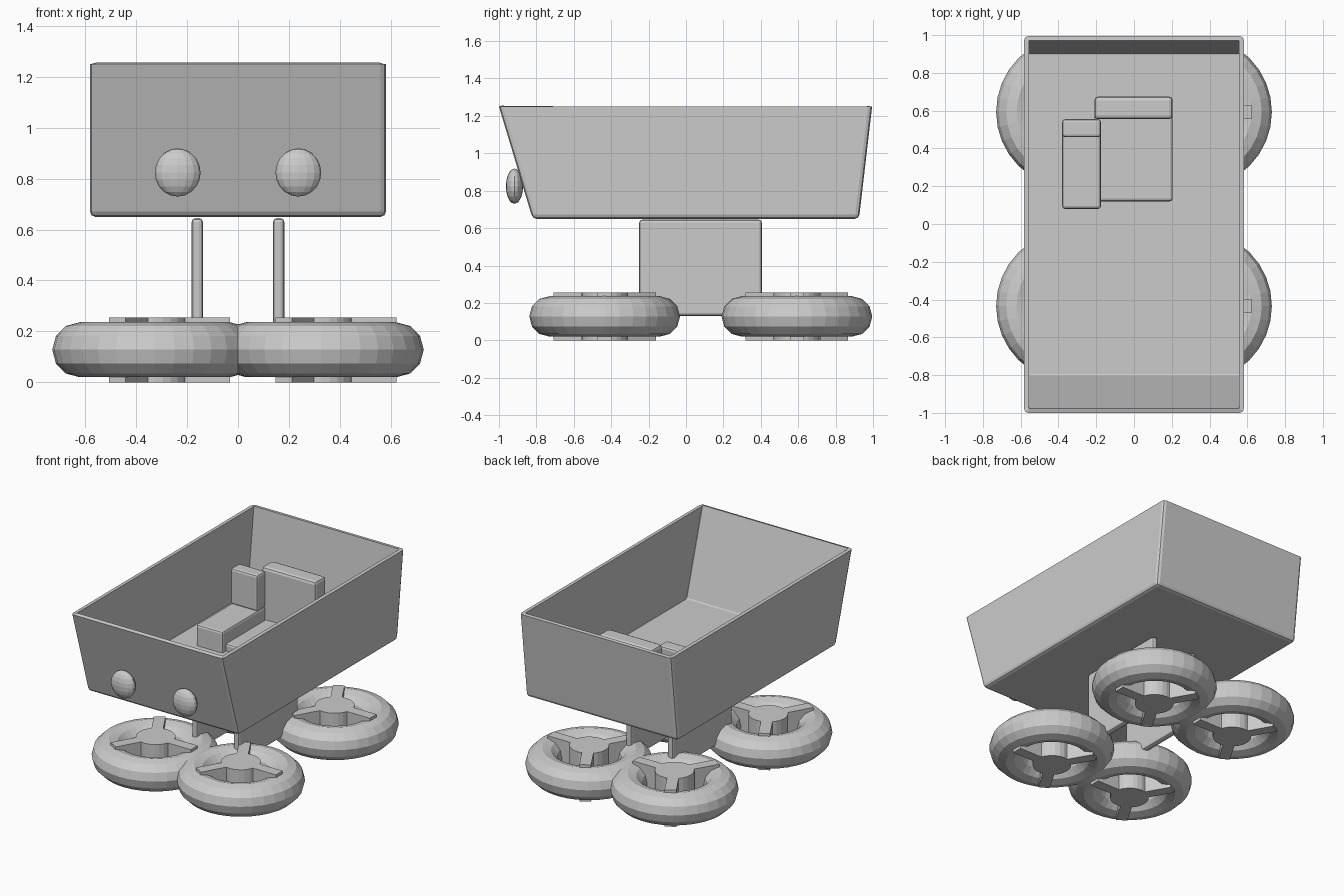
import bpy, bmesh
from math import pi, cos, sin

if "Cube" in bpy.data.objects:
    bpy.data.objects.remove(bpy.data.objects["Cube"])


def finish(name, bm, bevel=0.0, segs=2):
    bmesh.ops.recalc_face_normals(bm, faces=bm.faces)
    mesh = bpy.data.meshes.new(name)
    bm.to_mesh(mesh)
    bm.free()
    ob = bpy.data.objects.new(name, mesh)
    bpy.context.collection.objects.link(ob)
    if bevel:
        mod = ob.modifiers.new("bevel", 'BEVEL')
        mod.width = bevel
        mod.segments = segs
    return ob


def box(name, x, y, z, bevel=0.015):
    """Bevelled box from (min, max) ranges."""
    bm = bmesh.new()
    bmesh.ops.create_cube(bm, size=1)
    for v in bm.verts:
        v.co = [r[0] if c < 0 else r[1] for c, r in zip(v.co, (x, y, z))]
    return finish(name, bm, bevel)


# Open tub with sloping front and back walls
bm = bmesh.new()
bmesh.ops.create_cube(bm, size=1)
for v in bm.verts:
    front, low = v.co.y < 0, v.co.z < 0
    y = (-0.82 if low else -1.0) if front else (0.925 if low else 0.995)
    v.co = (0.582 if v.co.x > 0 else -0.582, y, 0.65 if low else 1.25)
top = [f for f in bm.faces if f.calc_center_median().z > 1.24]
bmesh.ops.delete(bm, geom=top, context='FACES_ONLY')
tub = finish("tub", bm, 0.022)
shell = tub.modifiers.new("shell", 'SOLIDIFY')
shell.thickness = 0.025
shell.offset = -1
shell.use_even_offset = True

# Headlights
for side in (-1, 1):
    bm = bmesh.new()
    bmesh.ops.create_uvsphere(bm, u_segments=16, v_segments=10, radius=1)
    for v in bm.verts:
        v.co = (v.co.x * 0.09 + side * 0.237, v.co.y * 0.046 - 0.917,
                v.co.z * 0.094 + 0.824)
    finish("headlight", bm)

# Support plates under the tub
for side in (-1, 1):
    cx = side * 0.16
    box("support_plate", (cx - 0.022, cx + 0.022), (-0.25, 0.405), (0.13, 0.645))

# Large seat and small seat
box("large_seat", (-0.21, 0.205), (0.12, 0.66), (0.66, 0.725))
box("large_backrest", (-0.21, 0.205), (0.555, 0.675), (0.66, 1.085), 0.02)
box("small_seat", (-0.38, -0.175), (0.08, 0.555), (0.66, 0.82))
box("small_backrest", (-0.38, -0.175), (0.46, 0.555), (0.815, 1.065))


def wheel(cx, cy):
    # Tyre lying flat
    bpy.ops.mesh.primitive_torus_add(location=(cx, cy, 0.128), major_radius=0.295,
                                     minor_radius=0.108, major_segments=32,
                                     minor_segments=12)
    bpy.context.object.name = "tyre"
    # Hub
    bpy.ops.mesh.primitive_cylinder_add(vertices=24, radius=0.125, depth=0.255,
                                        location=(cx, cy, 0.1275))
    bpy.context.object.name = "hub"
    # Three spokes
    for i in range(3):
        a = i * 2 * pi / 3
        spoke = box("spoke", (0, 0.295), (-0.037, 0.037), (0, 0.255), 0)
        spoke.location = (cx, cy, 0)
        spoke.rotation_euler.z = a


for cx in (-0.327, 0.327):
    for cy in (-0.435, 0.593):
        wheel(cx, cy)
